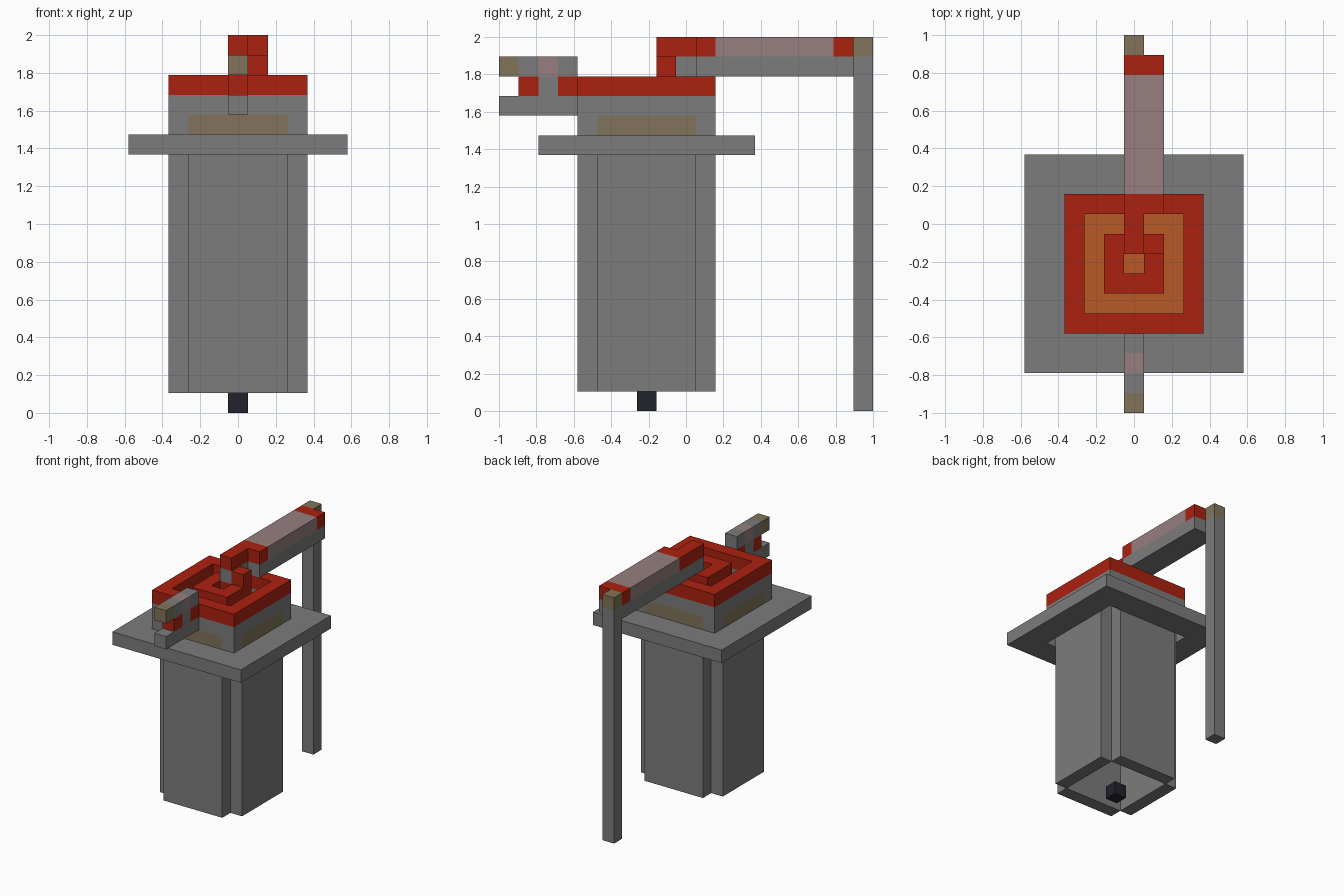
import bpy
import bmesh
from mathutils import Vector

default = bpy.data.objects.get("Cube")
if default:
    bpy.data.objects.remove(default, do_unlink=True)

U = 2 / 19      # one block
MID = 7.5       # shaft axis along y, in blocks from the front end


def material(name, r, g, b):
    m = bpy.data.materials.new(name)
    m.use_nodes = True
    m.diffuse_color = (r, g, b, 1)
    m.node_tree.nodes["Principled BSDF"].inputs["Base Color"].default_value = (r, g, b, 1)
    return m


gray = material("stone gray", .2, .2, .2)
red = material("red", .41, .015, .005)
orange = material("orange", .48, .1, .018)
pink = material("dusty pink", .31, .21, .21)
brown = material("dull brown", .22, .174, .1)
black = material("near black", .016, .016, .025)


def build(name, mat, *boxes):
    """Join boxes, each (x0, x1, y0, y1, z0, z1) in blocks, into one object."""
    bm = bmesh.new()
    for x0, x1, y0, y1, z0, z1 in boxes:
        verts = bmesh.ops.create_cube(bm, size=1)["verts"]
        size = Vector((x1 - x0, y1 - y0, z1 - z0))
        centre = Vector((x0 + x1, y0 + y1, z0 + z1)) / 2
        for v in verts:
            p = Vector(a * b for a, b in zip(v.co, size)) + centre
            v.co = Vector((p.x * U, p.y * U - 1, p.z * U))
    mesh = bpy.data.meshes.new(name)
    bm.to_mesh(mesh)
    bm.free()
    mesh.materials.append(mat)
    obj = bpy.data.objects.new(name, mesh)
    bpy.context.collection.objects.link(obj)
    return obj


def square(half, z0, z1):
    return (-half, half, MID - half, MID + half, z0, z1)


def sides(outer, inner, z0, z1):
    """Four walls with open corners."""
    return [(-inner, inner, MID - outer, MID - inner, z0, z1),
            (-inner, inner, MID + inner, MID + outer, z0, z1),
            (-outer, -inner, MID - inner, MID + inner, z0, z1),
            (inner, outer, MID - inner, MID + inner, z0, z1)]


def corners(outer, inner, z0, z1):
    spans = ((-outer, -inner), (inner, outer))
    return [(a, b, MID + c, MID + d, z0, z1) for a, b in spans for c, d in spans]


def ring(outer, inner, z0, z1):
    return [(-outer, outer, MID - outer, MID - inner, z0, z1),
            (-outer, outer, MID + inner, MID + outer, z0, z1),
            (-outer, -inner, MID - inner, MID + inner, z0, z1),
            (inner, outer, MID - inner, MID + inner, z0, z1)]


# Hollow shaft with notched corners, and the block below it
build("shaft_walls", gray, *sides(3.5, 2.5, 1, 14))
build("bottom_block", black, square(.5, 0, 1))

# Wide collar and the head above it
build("collar", gray, *ring(5.5, 3.5, 13, 14))
build("head_corners", gray, *corners(3.5, 2.5, 14, 15))
build("head_side_panels", brown, *sides(3.5, 2.5, 14, 15))
build("head_rim", gray, *ring(3.5, 2.5, 15, 16))
build("glowing_floor", orange, square(2.5, 14, 15))
build("outer_coil", red, *ring(3.5, 2.5, 16, 17))
build("inner_coil_base", gray, *ring(1.5, .5, 15, 16))
build("inner_coil", red, *ring(1.5, .5, 16, 17))
build("coil_step", red, (.5, 1.5, 8, 9, 17, 18))

# Beam running back from the coil
build("beam_base", gray, (-.5, .5, 8, 18, 17, 18), (.5, 1.5, 10, 18, 17, 18))
build("beam_red_ends", red, (-.5, .5, 8, 11, 18, 19), (.5, 1.5, 10, 11, 18, 19),
      (-.5, 1.5, 17, 18, 18, 19))
build("beam_top", pink, (-.5, 1.5, 11, 17, 18, 19))

# Rear post
build("rear_post", gray, (-.5, .5, 18, 19, 0, 18))
build("rear_post_cap", brown, (-.5, .5, 18, 19, 18, 19))

# Front spout
build("spout_base", gray, (-.5, .5, 0, 4, 15, 16))
build("spout_red_blocks", red, (-.5, .5, 1, 2, 16, 17), (-.5, .5, 3, 4, 16, 17))
build("spout_gray_blocks", gray, (-.5, .5, 2, 3, 16, 17), (-.5, .5, 1, 2, 17, 18),
      (-.5, .5, 3, 4, 17, 18))
build("spout_pink_block", pink, (-.5, .5, 2, 3, 17, 18))
build("spout_tip", brown, (-.5, .5, 0, 1, 17, 18))
